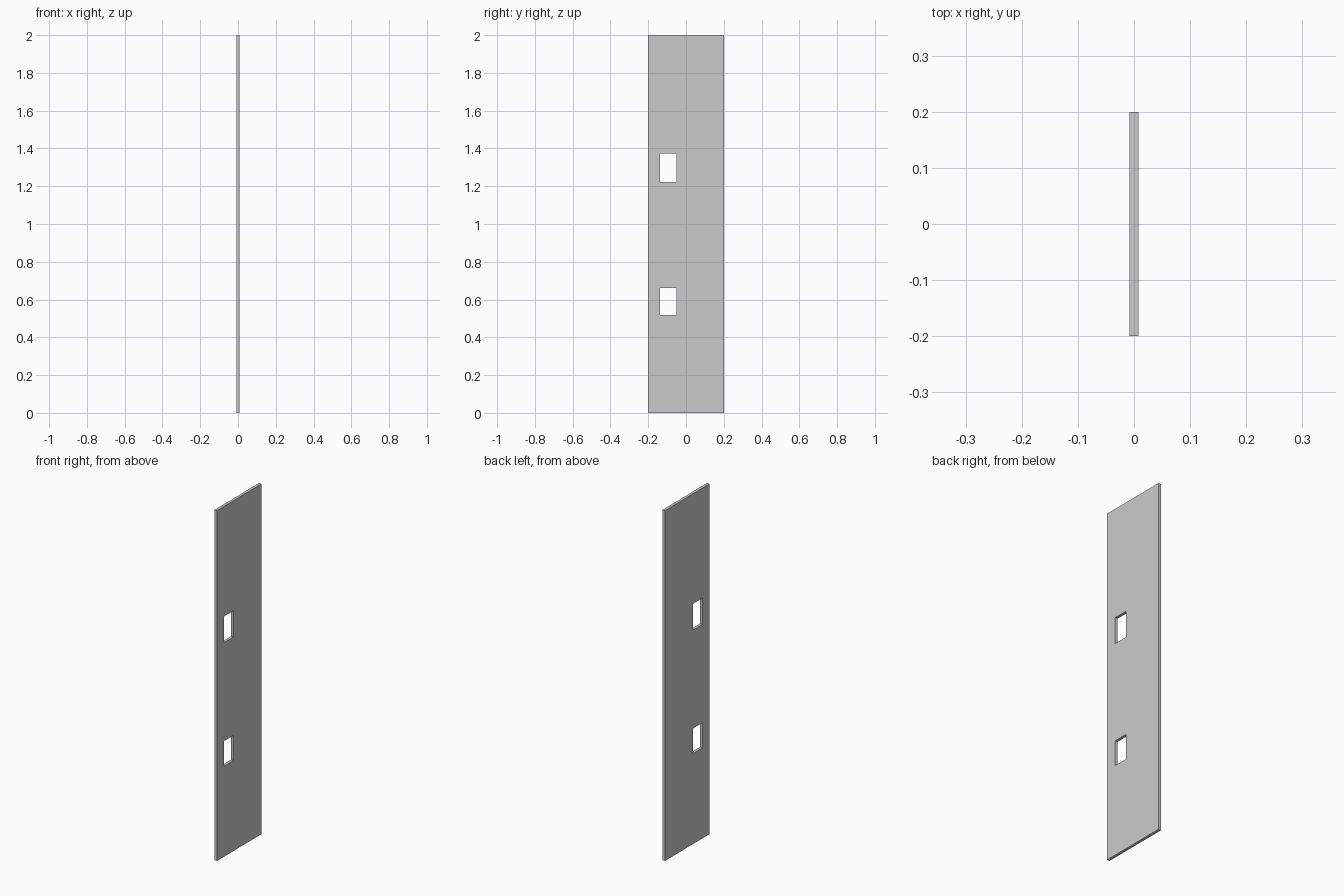
import bpy, bmesh

if "Cube" in bpy.data.objects:
    bpy.data.objects.remove(bpy.data.objects["Cube"])

HALF_T = 0.008
YS = [-0.2, -0.137, -0.051, 0.2]
ZS = [0.0, 0.517, 0.66, 1.222, 1.372, 2.0]
HOLES = {(1, 1), (1, 3)}

# Flat face of the panel, leaving out the two window cells
bm = bmesh.new()
grid = [[bm.verts.new((-HALF_T, y, z)) for z in ZS] for y in YS]
for i in range(len(YS) - 1):
    for j in range(len(ZS) - 1):
        if (i, j) not in HOLES:
            bm.faces.new((grid[i][j], grid[i][j + 1],
                          grid[i + 1][j + 1], grid[i + 1][j]))

# Thicken into a slab with open cut-outs
ret = bmesh.ops.extrude_face_region(bm, geom=bm.faces[:], use_keep_orig=True)
verts = [g for g in ret["geom"] if isinstance(g, bmesh.types.BMVert)]
bmesh.ops.translate(bm, verts=verts, vec=(2 * HALF_T, 0, 0))
bmesh.ops.recalc_face_normals(bm, faces=bm.faces[:])

mesh = bpy.data.meshes.new("slotted_panel")
bm.to_mesh(mesh)
bm.free()
panel = bpy.data.objects.new("slotted_panel", mesh)
bpy.context.collection.objects.link(panel)
